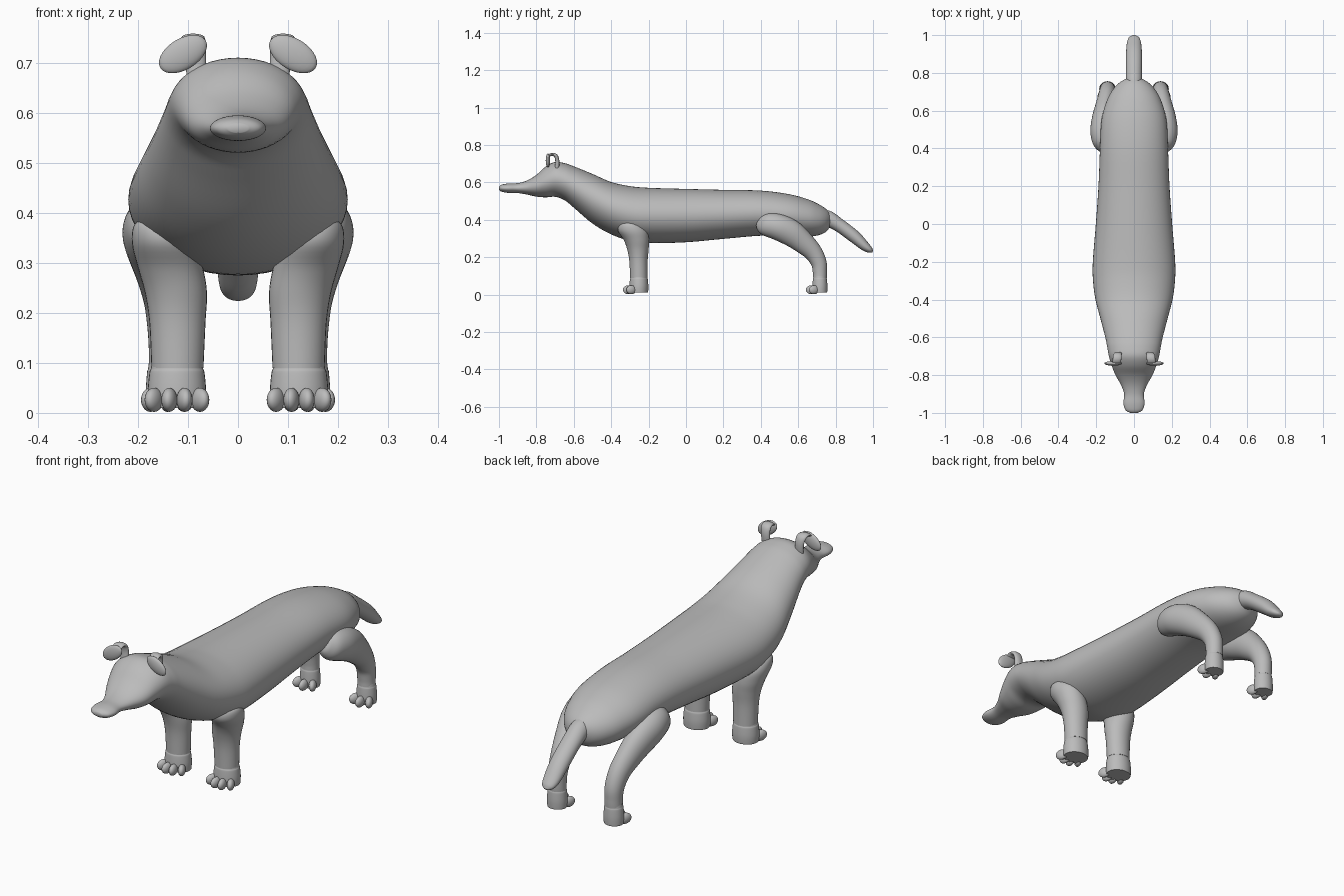
import bpy, bmesh, math
from mathutils import Vector, Matrix

cube = bpy.data.objects.get("Cube")
if cube:
    bpy.data.objects.remove(cube, do_unlink=True)

hide = bpy.data.materials.new("grey hide")
hide.use_nodes = True
GREY = (0.5, 0.5, 0.5, 1)
hide.diffuse_color = GREY
hide.node_tree.nodes["Principled BSDF"].inputs["Base Color"].default_value = GREY


def finish(name, bm):
    bmesh.ops.recalc_face_normals(bm, faces=bm.faces)
    mesh = bpy.data.meshes.new(name)
    bm.to_mesh(mesh)
    bm.free()
    mesh.materials.append(hide)
    ob = bpy.data.objects.new(name, mesh)
    bpy.context.collection.objects.link(ob)
    bpy.ops.object.select_all(action='DESELECT')
    ob.select_set(True)
    bpy.context.view_layer.objects.active = ob
    bpy.ops.object.shade_smooth_by_angle(angle=math.radians(50))
    return ob


def spline(rows, steps):
    """Smooth curve through rows of numbers."""
    rows = [Vector(r) for r in rows]
    out = []
    for i in range(len(rows) - 1):
        a, b, c, d = (rows[min(max(i + k, 0), len(rows) - 1)] for k in (-1, 0, 1, 2))
        for s in range(steps):
            t = s / steps
            out.append(b + (c - a) * t / 2 + (a * 2 - b * 5 + c * 4 - d) * t * t / 2
                       + (b * 3 - a - c * 3 + d) * t ** 3 / 2)
    return out + [rows[-1]]


def loft(name, rows, axis=None, sides=32, steps=5):
    """Skin over oval rings; each row is x, y, z, half width, half depth."""
    pts = spline(rows, steps)
    bm = bmesh.new()
    rings = []
    for i, p in enumerate(pts):
        tangent = pts[min(i + 1, len(pts) - 1)].copy() - pts[max(i - 1, 0)]
        up = Vector(axis) if axis else Vector((0, -tangent[2], tangent[1])).normalized()
        centre = Vector(p[:3])
        ring = []
        for k in range(sides):
            a = math.tau * k / sides
            across = Vector((math.cos(a) * max(p[3], 0.002), 0, 0))
            ring.append(bm.verts.new(centre + across + up * math.sin(a) * max(p[4], 0.002)))
        rings.append(ring)
    for r, q in zip(rings, rings[1:]):
        for k in range(sides):
            j = (k + 1) % sides
            bm.faces.new((r[k], r[j], q[j], q[k]))
    bm.faces.new(rings[0])
    bm.faces.new(rings[-1])
    return finish(name, bm)


def oval(name, centre, radii, turn=Matrix()):
    bm = bmesh.new()
    place = Matrix.Translation(centre) @ turn @ Matrix.Diagonal((*radii, 1))
    bmesh.ops.create_uvsphere(bm, u_segments=24, v_segments=14, radius=1, matrix=place)
    return finish(name, bm)


# Body and head: position along y, underside, top, half width
profile = [
    (-1, .56, .578, .02), (-.985, .55, .588, .045), (-.95, .544, .594, .056),
    (-.9, .543, .596, .052), (-.85, .535, .61, .07), (-.8, .524, .64, .098),
    (-.75, .52, .685, .118), (-.7, .523, .709, .133), (-.65, .505, .703, .142),
    (-.6, .465, .686, .152), (-.5, .38, .645, .178), (-.4, .322, .602, .204),
    (-.3, .288, .58, .217), (-.2, .275, .571, .218), (0, .28, .565, .202),
    (.2, .298, .56, .188), (.4, .315, .556, .18), (.55, .312, .537, .172),
    (.65, .31, .51, .145), (.71, .318, .483, .113), (.75, .337, .457, .075),
    (.775, .37, .43, .03)]
loft("body_and_head", [(0, y, (lo + hi) / 2, w, (hi - lo) / 2) for y, lo, hi, w in profile],
     axis=(0, 0, 1), sides=48)

# Tail
loft("tail", [(0, .68, .42, .03, .03), (0, .75, .41, .042, .042), (0, .82, .37, .042, .036),
              (0, .9, .31, .042, .034), (0, .955, .26, .038, .026),
              (0, .985, .238, .028, .016), (0, .998, .23, .01, .005)])


def foot(name, s, x, y, half_x, half_y, toes):
    """Flat-soled foot with a fan of toes along the front."""
    shape = [(.1, .93), (.088, .97), (.08, 1.02), (.045, 1.08), (.016, 1.06), (.01, 1.03)]
    loft(name, [(s * x, y, z, half_x * f, half_y * f) for z, f in shape], axis=(0, 1, 0))
    for i in range(toes):
        t = 2 * i / (toes - 1) - 1
        turn = Matrix.Rotation(s * t * .45, 4, 'Z')
        at = (s * (x + t * half_x * .85), y - half_y * (1.25 - .4 * t * t), .026)
        oval(f"{name}_toe_{i + 1}", at, (.0155, .029, .024), turn)


for s, side in ((1, "left"), (-1, "right")):
    # Front leg
    rows = [(.15, -.305, .392, .025, .025), (.151, -.3, .378, .055, .058),
            (.148, -.285, .34, .064, .078), (.135, -.265, .29, .065, .067),
            (.124, -.257, .24, .062, .057), (.121, -.254, .18, .056, .049),
            (.121, -.252, .09, .052, .047)]
    loft(f"{side}_front_leg", [(s * r[0], *r[1:]) for r in rows], axis=(0, 1, 0))
    foot(f"{side}_front_foot", s, .122, -.252, .054, .047, 4)

    # Hind leg
    rows = [(.16, .382, .39, .01, .012), (.16, .392, .386, .03, .038),
            (.164, .425, .376, .054, .06), (.167, .49, .362, .064, .07),
            (.165, .56, .33, .058, .07), (.155, .625, .28, .05, .06),
            (.145, .68, .226, .044, .049), (.141, .71, .17, .04, .042),
            (.14, .716, .12, .038, .038), (.14, .716, .09, .038, .037)]
    loft(f"{side}_hind_leg", [(s * r[0], *r[1:]) for r in rows])
    foot(f"{side}_hind_foot", s, .141, .716, .04, .037, 3)

    # Folded ear: a stalk arching forward into a hanging flap
    rows = [(.083, -.69, .675, .02, .012), (.085, -.688, .715, .021, .011),
            (.088, -.696, .742, .023, .01), (.09, -.716, .75, .023, .008),
            (.092, -.735, .742, .022, .007)]
    loft(f"{side}_ear_stalk", [(s * r[0], *r[1:]) for r in rows], sides=20)
    oval(f"{side}_ear_flap", (s * .11, -.738, .717), (.053, .012, .031),
         Matrix.Rotation(s * .55, 4, 'Y'))
